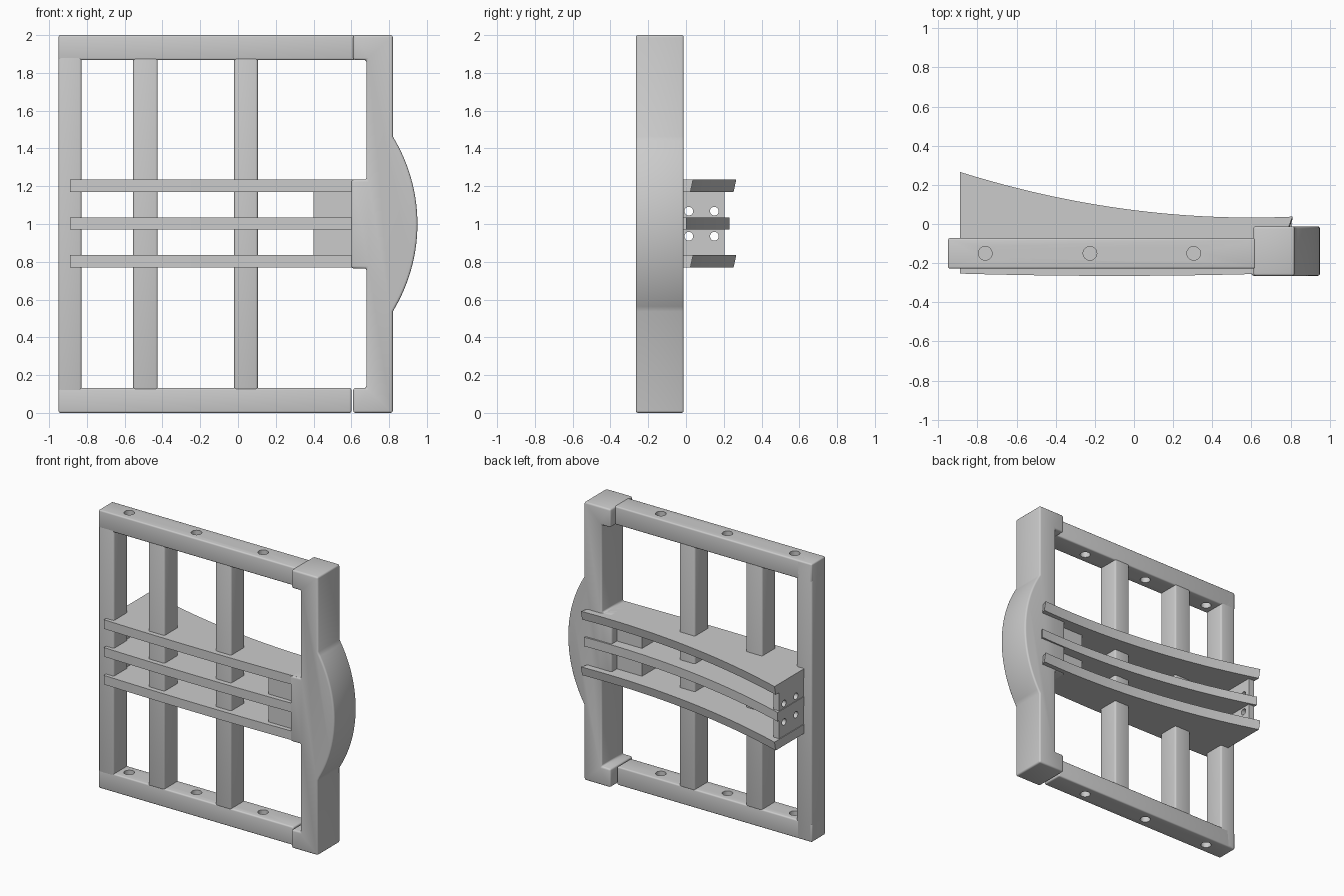
import bpy
import math

cube = bpy.data.objects.get("Cube")
if cube:
    bpy.data.objects.remove(cube, do_unlink=True)

grey = bpy.data.materials.new("plain grey")
grey.use_nodes = True
grey.diffuse_color = (0.6, 0.6, 0.6, 1)
grey.node_tree.nodes["Principled BSDF"].inputs["Base Color"].default_value = (0.6, 0.6, 0.6, 1)


def prism(name, outline, place, low, high):
    """Extrude a 2D outline between two levels; place maps (u, v, level) to xyz."""
    n = len(outline)
    verts = [place(u, v, level) for level in (low, high) for u, v in outline]
    faces = [list(range(n))[::-1], list(range(n, 2 * n))]
    faces += [[i, (i + 1) % n, n + (i + 1) % n, n + i] for i in range(n)]
    mesh = bpy.data.meshes.new(name)
    mesh.from_pydata(verts, [], faces)
    mesh.materials.append(grey)
    obj = bpy.data.objects.new(name, mesh)
    bpy.context.collection.objects.link(obj)
    # Make the normals point outwards whichever way the outline runs
    bpy.context.view_layer.objects.active = obj
    bpy.ops.object.mode_set(mode='EDIT')
    bpy.ops.mesh.select_all(action='SELECT')
    bpy.ops.mesh.normals_make_consistent(inside=False)
    bpy.ops.object.mode_set(mode='OBJECT')
    return obj


def flat(u, v, level):
    return (u, v, level)


def upright(u, v, level):
    return (u, level, v)


def box(name, x, y, z):
    outline = [(x[0], y[0]), (x[1], y[0]), (x[1], y[1]), (x[0], y[1])]
    return prism(name, outline, flat, *z)


def finish(obj, bevel=0.0):
    """Round the edges if asked, then shade smoothly with sharp corners kept."""
    bpy.ops.object.select_all(action='DESELECT')
    obj.select_set(True)
    bpy.context.view_layer.objects.active = obj
    if bevel:
        mod = obj.modifiers.new("round", 'BEVEL')
        mod.width, mod.segments = bevel, 3
        mod.limit_method, mod.angle_limit = 'ANGLE', math.radians(40)
        bpy.ops.object.modifier_apply(modifier=mod.name)
    bpy.ops.object.shade_smooth_by_angle(angle=math.radians(35))


def drill(obj, centres, radius, length, turn=(0, 0, 0)):
    """Cut round holes through an object."""
    for centre in centres:
        bpy.ops.mesh.primitive_cylinder_add(vertices=32, radius=radius, depth=length,
                                            location=centre, rotation=turn)
        cutter = bpy.context.object
        cutter.data.materials.append(grey)
        cutter.hide_render = True
        mod = obj.modifiers.new("hole", 'BOOLEAN')
        mod.operation, mod.solver, mod.object = 'DIFFERENCE', 'EXACT', cutter
        bpy.context.view_layer.objects.active = obj
        bpy.ops.object.modifier_apply(modifier=mod.name)
        bpy.data.objects.remove(cutter, do_unlink=True)


FRAME_Y = (-0.228, -0.072)

# Drilled top and bottom rails
for name, low, end in (("bottom_rail", 0.0, 0.6), ("top_rail", 1.868, 0.62)):
    rail = box(name, (-0.95, end), FRAME_Y, (low, low + 0.132))
    finish(rail, 0.01)
    drill(rail, [(x, -0.15, low + 0.066) for x in (-0.76, -0.225, 0.305)], 0.035, 0.3)
    finish(rail)

# Outer stile runs the full height, inner stiles sit between the rails
for name, x, z in (("outer_stile", (-0.95, -0.828), (0.0, 2.0)),
                   ("middle_stile", (-0.555, -0.425), (0.12, 1.88)),
                   ("inner_stile", (-0.02, 0.105), (0.12, 1.88))):
    outline = [(x[0], FRAME_Y[0]), (x[1], FRAME_Y[0]), (x[1], FRAME_Y[1]), (x[0], FRAME_Y[1])]
    finish(prism(name, outline, flat, *z), 0.012)

# Heavy side post with corner lugs, a central pad and an arched bulge
half = [(0.68, 0.235), (0.68, 0.868), (0.61, 0.868), (0.61, 1.0), (0.82, 1.0)]
radius, rise = 0.888, 0.548
arc = [(0.062 + radius * math.cos(a), 1 + radius * math.sin(a))
       for a in (rise * (1 - i / 16) for i in range(33))]
outline = [(0.60, 1.235)] + [(x, 1 + z) for x, z in half] + arc
outline += [(x, 1 - z) for x, z in reversed(half)] + [(0.60, 0.765)]
finish(prism("side_post", outline, upright, -0.265, -0.012), 0.012)


def shelf(name, low, inset, slant):
    """Shelf with a swept back edge that may lean with height."""
    xs = [-0.89 + 1.70 * i / 32 for i in range(33)]
    back = [(x, 0.033 + 0.105 * (x - 0.6) ** 2 - inset) for x in xs]
    front = [(x, -0.265 + 0.012 * ((x + 0.1) / 0.8) ** 2) for x in xs if x < 0.72]

    def lean(u, v, level):
        return (u, v - slant * (low + 0.065 - level) if v > -0.1 else v, level)

    finish(prism(name, front + back[::-1], lean, low, low + 0.065))


# Three curved shelves
shelf("lower_shelf", 0.77, 0.0, 0.22)
shelf("middle_shelf", 0.97, 0.035, 0.0)
shelf("upper_shelf", 1.17, 0.0, 0.22)

# Drilled end plate joining the shelves
plate = box("end_plate", (-0.885, -0.84), (-0.1, 0.205), (0.83, 1.175))
drill(plate, [(-0.86, y, z) for y in (0.015, 0.15) for z in (0.935, 1.068)],
      0.023, 0.2, (0, math.pi / 2, 0))
finish(plate)

# Spacer blocks between the shelves beside the post
for name, low in (("lower_spacer", 0.83), ("upper_spacer", 1.03)):
    finish(box(name, (0.40, 0.65), (-0.225, -0.072), (low, low + 0.145)))
